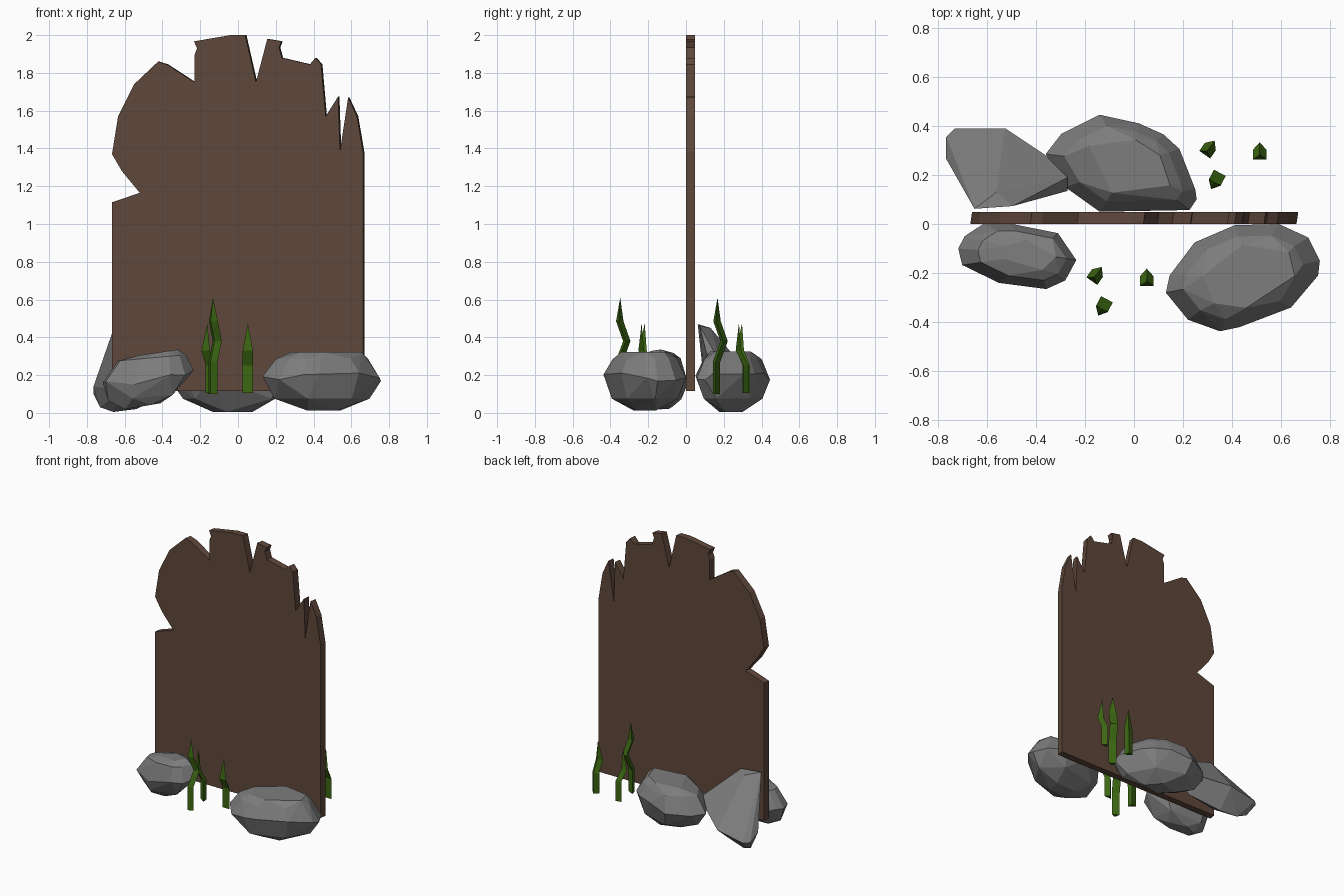
import bpy, bmesh, math, random
from mathutils import Vector, Matrix

if "Cube" in bpy.data.objects:
    bpy.data.objects.remove(bpy.data.objects["Cube"])

random.seed(4)


def material(name, rgb):
    m = bpy.data.materials.new(name)
    m.diffuse_color = (*rgb, 1)
    m.use_nodes = True
    m.node_tree.nodes["Principled BSDF"].inputs["Base Color"].default_value = m.diffuse_color
    return m


BROWN = material("weathered_wood_brown", (0.112, 0.063, 0.043))
GREY = material("stone_grey", (0.205, 0.205, 0.205))
GREEN = material("grass_green", (0.045, 0.135, 0.006))


def add_object(name, bm, mat):
    bmesh.ops.recalc_face_normals(bm, faces=bm.faces)
    me = bpy.data.meshes.new(name)
    bm.to_mesh(me)
    bm.free()
    me.materials.append(mat)
    ob = bpy.data.objects.new(name, me)
    bpy.context.collection.objects.link(ob)
    return ob


def hull(name, points):
    bm = bmesh.new()
    for p in points:
        bm.verts.new(p)
    res = bmesh.ops.convex_hull(bm, input=bm.verts)
    junk = [g for g in set(res["geom_interior"]) | set(res["geom_unused"])
            if isinstance(g, bmesh.types.BMVert)]
    bmesh.ops.delete(bm, geom=junk, context="VERTS")
    bmesh.ops.dissolve_limit(bm, angle_limit=math.radians(6),
                             verts=bm.verts, edges=bm.edges)
    return add_object(name, bm, GREY)


def boulder(name, outline, z_mid, layers, tilt=0.0):
    """Hull of a plan outline plus smaller chunky rings: (scale, z, step, dx)."""
    cx = sum(p[0] for p in outline) / len(outline)
    cy = sum(p[1] for p in outline) / len(outline)
    pts = [(x, y, z_mid + tilt * (x - cx) + random.uniform(-0.025, 0.025))
           for x, y in outline]
    for k, (s, z, step, dx) in enumerate(layers):
        for x, y in outline[k % step::step]:
            pts.append((cx + dx + (x - cx) * s, cy + (y - cy) * s,
                        z + 0.4 * tilt * (x - cx)))
    return hull(name, pts)


# Broken board: jagged outline, back face shifted slightly sideways
OUTLINE = [(-.667, .115), (-.667, 1.115), (-.52, 1.165), (-.615, 1.28),
           (-.667, 1.37), (-.635, 1.57), (-.55, 1.74), (-.423, 1.86),
           (-.376, 1.845), (-.23, 1.75), (-.23, 1.895), (-.217, 1.93),
           (-.233, 1.967), (-.04, 2.0), (.038, 2.0), (.095, 1.75),
           (.155, 1.98), (.23, 1.967), (.217, 1.935), (.232, 1.88),
           (.38, 1.845), (.41, 1.88), (.44, 1.845), (.464, 1.57),
           (.53, 1.675), (.54, 1.385), (.583, 1.67), (.63, 1.57),
           (.662, 1.38), (.662, .115)]
bm = bmesh.new()
front = [bm.verts.new((x, 0, z)) for x, z in OUTLINE]
back = [bm.verts.new((x + .007, .048, z)) for x, z in OUTLINE]
bm.faces.new(front)
bm.faces.new(back[::-1])
for i in range(len(front)):
    j = (i + 1) % len(front)
    bm.faces.new((front[i], back[i], back[j], front[j]))
add_object("broken_board", bm, BROWN)

# Boulders around the foot of the board
boulder("front_right_boulder",
        [(.247, -.075), (.41, -.005), (.59, 0), (.71, -.055), (.757, -.15),
         (.75, -.21), (.64, -.34), (.43, -.42), (.35, -.437), (.22, -.39),
         (.13, -.28), (.145, -.21)], .19,
        [(.78, .285, 1, 0), (.62, .322, 2, .02), (.8, .075, 2, 0),
         (.35, .012, 3, 0)])
boulder("back_centre_boulder",
        [(-.36, .285), (-.296, .367), (-.14, .445), (.02, .41), (.12, .365),
         (.185, .306), (.25, .14), (.255, .1), (.226, .057), (-.14, .05),
         (-.28, .15)], .19,
        [(.78, .285, 1, 0), (.6, .325, 2, 0), (.8, .075, 2, 0),
         (.35, .006, 3, 0)])
boulder("front_left_boulder",
        [(-.716, -.1), (-.69, -.05), (-.61, .003), (-.51, .003),
         (-.31, -.037), (-.235, -.147), (-.28, -.23), (-.357, -.265),
         (-.55, -.24), (-.7, -.167)], .18,
        [(.75, .29, 1, .025), (.45, .318, 2, .06), (.78, .08, 2, -.02),
         (.4, .033, 2, -.02)], tilt=.17)
# Leaning rock that peaks against the board
hull("back_left_rock",
     [(-.765, .355, .1), (-.73, .39, .1), (-.525, .39, .14), (-.36, .28, .2),
      (-.27, .19, .25), (-.27, .135, .21), (-.495, .073, .46),
      (-.65, .062, .47), (-.765, .265, .14), (-.56, .13, .45),
      (-.73, .3, .03), (-.66, .28, .005), (-.54, .25, .02),
      (-.35, .16, .11), (-.61, .1, .12)])


# Grass blades: three-sided section swept along a kinked path to a point
SHORT = [(0, .105), (0, .25), (-.04, .33), (-.035, .475)]
TALL = [(0, .1), (0, .27), (-.045, .38), (-.003, .485), (-.01, .61)]


def blade(name, x, y, turn, path):
    bm = bmesh.new()
    section = [(-.027, -.012), (.027, -.012), (0, .018)]
    rings = [[bm.verts.new((sx, off + sy, z)) for sx, sy in section]
             for off, z in path[:-1]]
    tip = bm.verts.new((0, path[-1][0], path[-1][1]))
    bm.faces.new(rings[0])
    for a, b in zip(rings, rings[1:]):
        for i in range(3):
            j = (i + 1) % 3
            bm.faces.new((a[i], a[j], b[j], b[i]))
    for i in range(3):
        bm.faces.new((rings[-1][i], rings[-1][(i + 1) % 3], tip))
    bm.transform(Matrix.Translation((x, y, 0))
                 @ Matrix.Rotation(math.radians(turn), 4, "Z"))
    return add_object(name, bm, GREEN)


# The same clump stands in front of and behind the board
for side, dx, dy in (("front", 0, 0), ("back", .46, .515)):
    blade(side + "_grass_left", -.142 + dx, -.19 + dy, -35, SHORT)
    blade(side + "_grass_tall", -.137 + dx, -.357 + dy, 152, TALL)
    blade(side + "_grass_right", .052 + dx, -.2 + dy, 0, SHORT)
